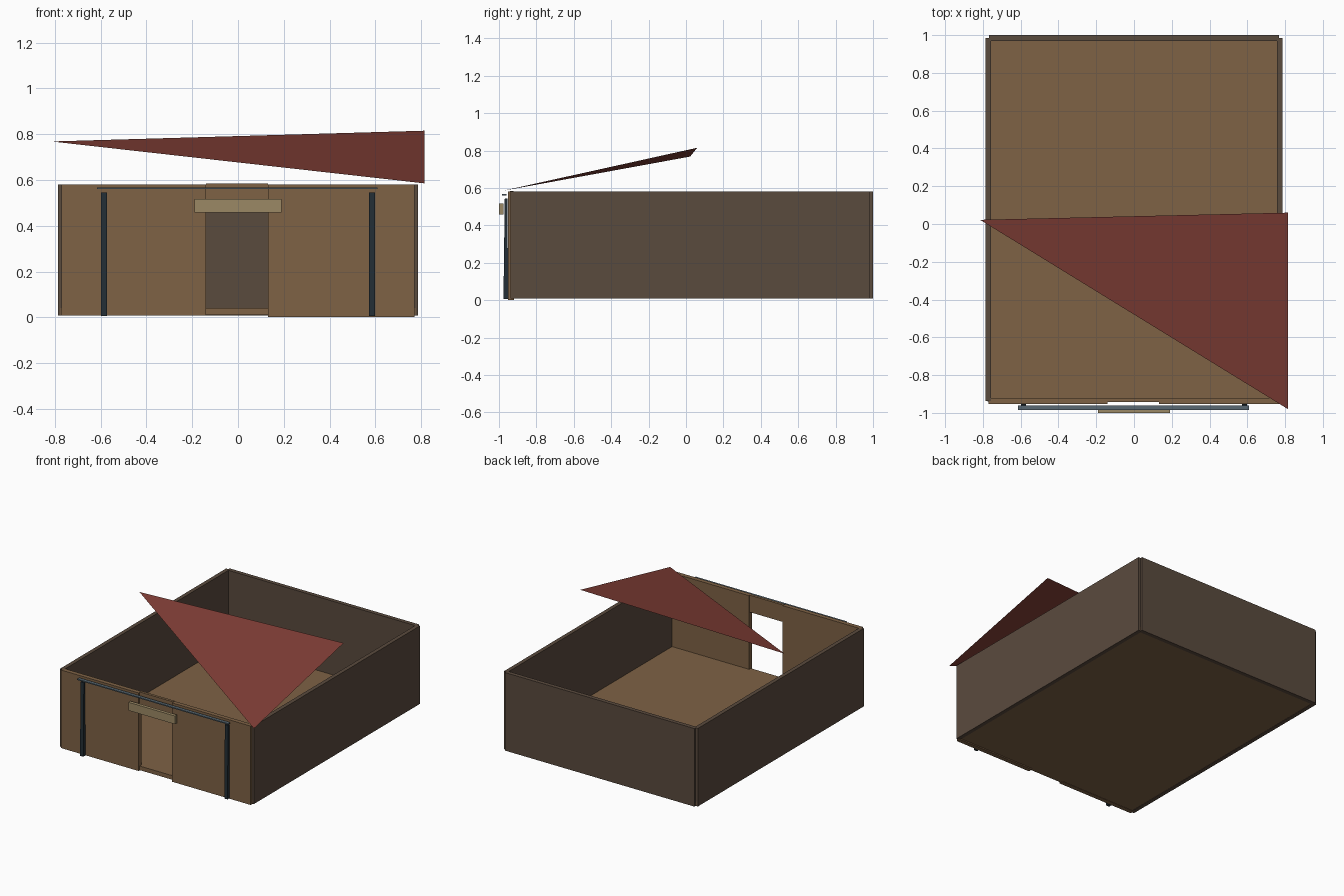
import bpy, bmesh

if "Cube" in bpy.data.objects:
    bpy.data.objects.remove(bpy.data.objects["Cube"])


def material(name, rgb):
    m = bpy.data.materials.new(name)
    m.diffuse_color = (*rgb, 1)
    m.use_nodes = True
    m.node_tree.nodes["Principled BSDF"].inputs["Base Color"].default_value = m.diffuse_color
    return m


WOOD = material("brown_wood", (0.21, 0.122, 0.06))
DARK = material("dark_wood", (0.102, 0.069, 0.048))
IRON = material("dark_iron", (0.017, 0.027, 0.036))
STEEL = material("steel", (0.10, 0.14, 0.17))
PALE = material("pale_wood", (0.33, 0.25, 0.13))
RED = material("red_roof", (0.22, 0.048, 0.037))


def finish(name, bm, mat):
    mesh = bpy.data.meshes.new(name)
    bm.to_mesh(mesh)
    bm.free()
    mesh.materials.append(mat)
    obj = bpy.data.objects.new(name, mesh)
    bpy.context.collection.objects.link(obj)
    return obj


def box(name, x, y, z, mat, top_y=None):
    """Box from (min, max) ranges; top_y optionally tapers the upper end."""
    bm = bmesh.new()
    bmesh.ops.create_cube(bm, size=1)
    for v in bm.verts:
        up = v.co.z > 0
        yr = top_y if (up and top_y) else y
        v.co = (x[v.co.x > 0], yr[v.co.y > 0], z[up])
    return finish(name, bm, mat)


# Floor slab
box("floor", (-0.775, 0.775), (-0.94, 0.985), (0.01, 0.04), WOOD)

# Side and back walls
for side, s in (("left", -1), ("right", 1)):
    box(side + "_wall", sorted((s * 0.757, s * 0.786)), (-0.937, 0.985), (0.008, 0.58), DARK)
box("back_wall", (-0.768, 0.768), (0.97, 1.0), (0.008, 0.58), DARK)

# Front wall panels and the panel over the doorway
box("front_panel_left", (-0.77, -0.14), (-0.952, -0.92), (0.008, 0.58), WOOD)
box("front_panel_right", (0.132, 0.77), (-0.952, -0.92), (0.002, 0.58), WOOD)
box("door_lintel", (-0.14, 0.132), (-0.942, -0.922), (0.46, 0.584), WOOD)

# Porch posts, rail and blank sign board
for side, s in (("left", -1), ("right", 1)):
    cx = s * 0.585
    box(side + "_post", (cx - 0.013, cx + 0.013), (-0.976, -0.951), (0.006, 0.545), IRON,
        top_y=(-0.969, -0.955))
box("porch_rail", (-0.615, 0.61), (-0.984, -0.961), (0.56, 0.568), STEEL)
box("sign_board", (-0.19, 0.19), (-1.0, -0.976), (0.457, 0.517), PALE)

# Torn triangular roof sheet
bm = bmesh.new()
bm.faces.new([bm.verts.new(p) for p in
              ((-0.815, 0.022, 0.768), (0.815, -0.98, 0.585), (0.815, 0.06, 0.815))])
finish("roof_sheet", bm, RED)
